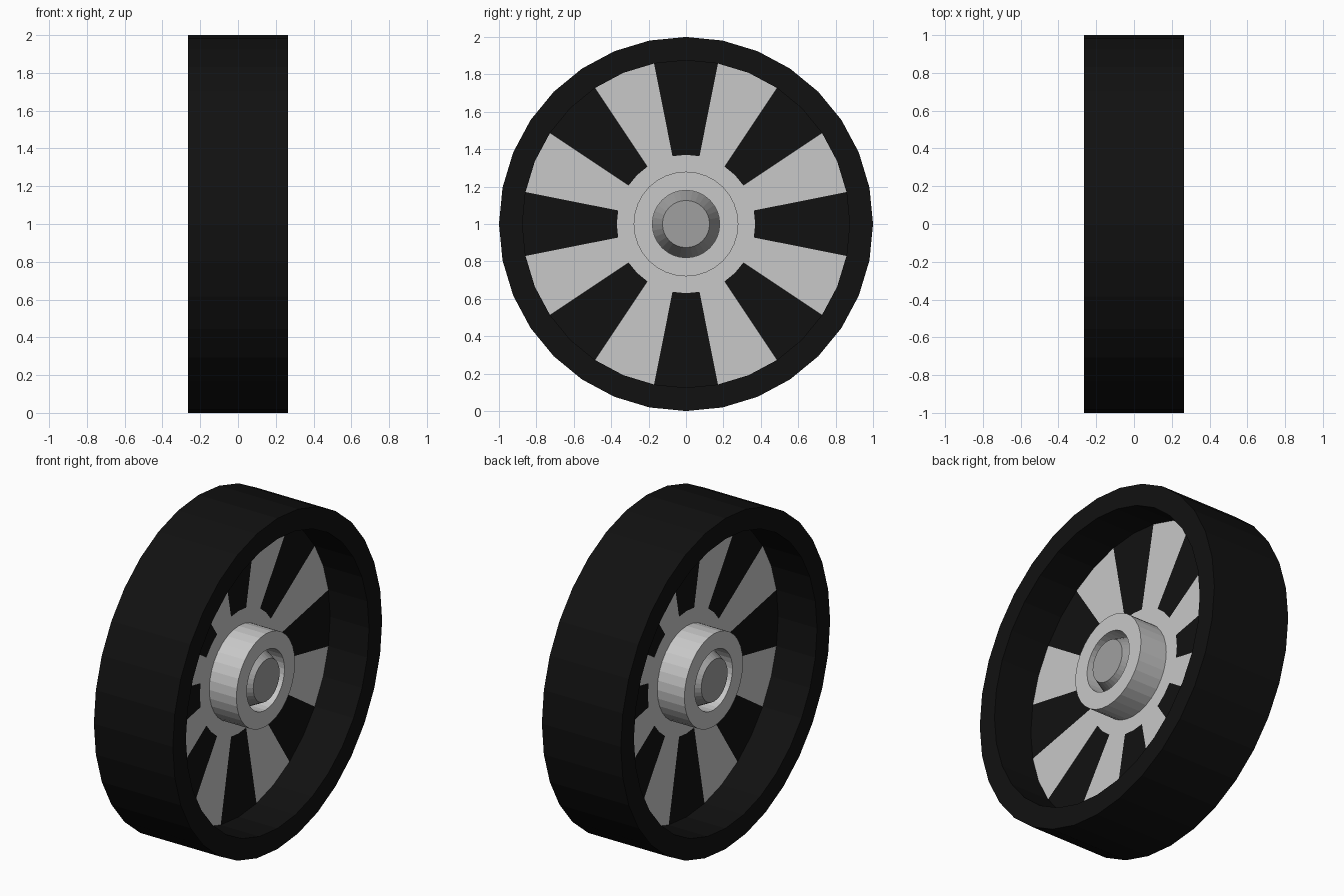
import bpy
import bmesh
import math

if "Cube" in bpy.data.objects:
    bpy.data.objects.remove(bpy.data.objects["Cube"], do_unlink=True)

SEGMENTS = 32
HALF_WIDTH = 0.264
RIM_RADIUS = 0.875
DISC_HALF = 0.004


def make_material(name, rgb):
    mat = bpy.data.materials.new(name)
    mat.use_nodes = True
    color = (*rgb, 1.0)
    mat.diffuse_color = color
    mat.node_tree.nodes["Principled BSDF"].inputs["Base Color"].default_value = color
    return mat


rubber_black = make_material("rubber black", (0.0055, 0.0055, 0.0055))
light_grey = make_material("light grey", (0.58, 0.58, 0.58))
dark_grey = make_material("dark grey", (0.35, 0.35, 0.35))


def lathe(name, profile, materials, closed=True, rule=None):
    """Turn a profile of (radius, x) points around the x axis at wheel height."""
    bm = bmesh.new()
    rings = []
    for s in range(SEGMENTS):
        a = 2 * math.pi * s / SEGMENTS
        rings.append([bm.verts.new((x, r * math.sin(a), 1 + r * math.cos(a)))
                      for r, x in profile])
    bands = len(profile) if closed else len(profile) - 1
    for s in range(SEGMENTS):
        here, there = rings[s], rings[(s + 1) % SEGMENTS]
        for b in range(bands):
            n = (b + 1) % len(profile)
            face = bm.faces.new((here[b], here[n], there[n], there[b]))
            if rule:
                face.material_index = rule(b, s)
    bmesh.ops.remove_doubles(bm, verts=bm.verts, dist=1e-5)
    bmesh.ops.recalc_face_normals(bm, faces=bm.faces)
    mesh = bpy.data.meshes.new(name)
    bm.to_mesh(mesh)
    bm.free()
    for mat in materials:
        mesh.materials.append(mat)
    obj = bpy.data.objects.new(name, mesh)
    bpy.context.collection.objects.link(obj)
    return obj


# Tyre: a wide ring with straight walls
lathe("tyre", [(1, -HALF_WIDTH), (1, HALF_WIDTH),
               (RIM_RADIUS, HALF_WIDTH), (RIM_RADIUS, -HALF_WIDTH)], [rubber_black])


# Web disc: grey centre, alternating pairs of black and grey segments outside
def web_rule(band, segment):
    spoke_band = band in (0, 4)
    return 1 if spoke_band and (segment + 1) % 4 < 2 else 0


lathe("spoked_disc", [(RIM_RADIUS, -DISC_HALF), (0.37, -DISC_HALF), (0.2, -DISC_HALF),
                      (0.2, DISC_HALF), (0.37, DISC_HALF), (RIM_RADIUS, DISC_HALF)],
      [light_grey, rubber_black], closed=False, rule=web_rule)

# Hub: a tube through the disc
HUB = 0.185
lathe("hub", [(0.28, -HUB), (0.28, HUB), (0.18, HUB), (0.18, -HUB)], [light_grey])

# Axle: tapered at both ends inside the hub
half = [(0.181, 0.08), (0.126, 0.19), (0, 0.19)]
lathe("axle", [(r, -x) for r, x in reversed(half)] + half, [dark_grey], closed=False)
